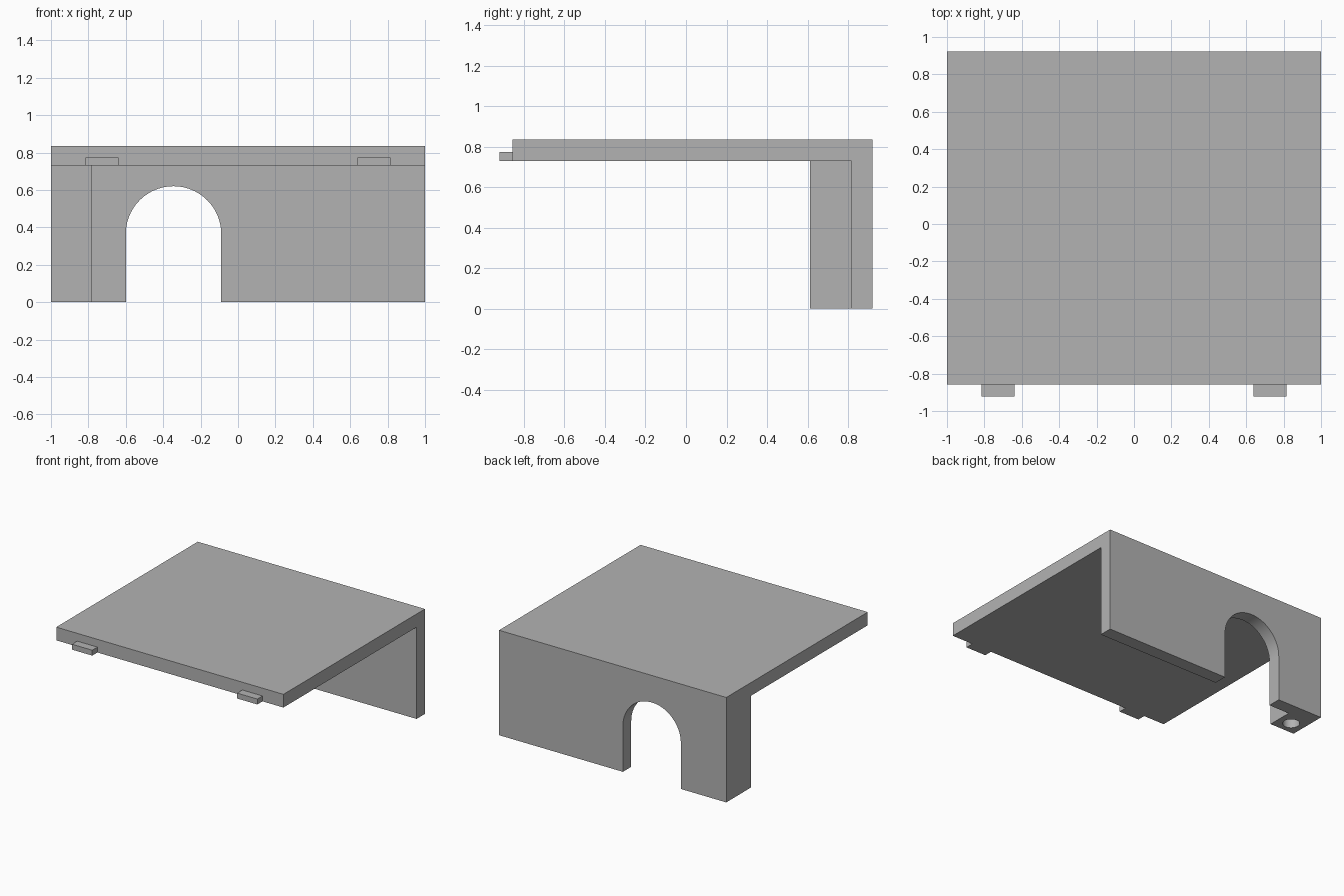
import bpy, bmesh, math
from mathutils import Vector

cube = bpy.data.objects.get("Cube")
if cube:
    bpy.data.objects.remove(cube, do_unlink=True)

GREY = (0.45, 0.45, 0.45, 1)
grey = bpy.data.materials.new("plain grey")
grey.use_nodes = True
grey.diffuse_color = GREY
grey.node_tree.nodes["Principled BSDF"].inputs["Base Color"].default_value = GREY

# Main dimensions
BACK, FRONT = 0.922, -0.857
WALL = 0.817           # inner face of the back wall
TOP, UNDER = 0.835, 0.73


def prism(name, points, offset):
    """Solid made by sweeping a closed outline along an offset."""
    bm = bmesh.new()
    face = bm.faces.new([bm.verts.new(p) for p in points])
    swept = bmesh.ops.extrude_face_region(bm, geom=[face])["geom"]
    verts = [v for v in swept if isinstance(v, bmesh.types.BMVert)]
    bmesh.ops.translate(bm, verts=verts, vec=Vector(offset))
    bmesh.ops.recalc_face_normals(bm, faces=bm.faces)
    mesh = bpy.data.meshes.new(name)
    bm.to_mesh(mesh)
    bm.free()
    mesh.materials.append(grey)
    obj = bpy.data.objects.new(name, mesh)
    bpy.context.collection.objects.link(obj)
    return obj


def box(name, x0, x1, y0, y1, z0, z1):
    outline = [(x0, y0, z0), (x1, y0, z0), (x1, y1, z0), (x0, y1, z0)]
    return prism(name, outline, (0, 0, z1 - z0))


def activate(obj):
    bpy.ops.object.select_all(action='DESELECT')
    obj.select_set(True)
    bpy.context.view_layer.objects.active = obj


def cut(obj, cutter):
    """Subtract the cutter, then discard it and smooth the curved wall."""
    cutter.hide_render = True
    mod = obj.modifiers.new("cut", 'BOOLEAN')
    mod.operation = 'DIFFERENCE'
    mod.solver = 'EXACT'
    mod.object = cutter
    activate(obj)
    bpy.ops.object.modifier_apply(modifier=mod.name)
    bpy.data.objects.remove(cutter, do_unlink=True)
    bpy.ops.object.shade_smooth_by_angle(angle=math.radians(30))


# Top plate and back wall as one L-shaped body
profile = [(FRONT, UNDER), (FRONT, TOP), (BACK, TOP),
           (BACK, 0), (WALL, 0), (WALL, UNDER)]
body = prism("plate_and_wall", [(-1, y, z) for y, z in profile], (2, 0, 0))

# Round-topped doorway through the wall
radius, centre, spring = 0.255, -0.345, 0.365
arch = [(centre + radius, -0.1), (centre - radius, -0.1)]
for i in range(49):
    a = math.pi * (1 - i / 48)
    arch.append((centre + radius * math.cos(a), spring + radius * math.sin(a)))
cut(body, prism("arch_cutter", [(x, WALL - 0.1, z) for x, z in arch], (0, 0.4, 0)))

# Corner post with a round hole in its foot
post = box("corner_post", -1, -0.782, 0.613, WALL, 0, UNDER)
ring = [2 * math.pi * i / 32 for i in range(32)]
hole = [(-0.891 + 0.062 * math.cos(a), 0.715 + 0.062 * math.sin(a), -0.1) for a in ring]
cut(post, prism("hole_cutter", hole, (0, 0, 0.5)))

# Two tabs on the front edge
for side, name in ((-1, "right_tab"), (1, "left_tab")):
    x0, x1 = sorted((side * 0.638, side * 0.816))
    box(name, x0, x1, -BACK, FRONT, UNDER, 0.773)
